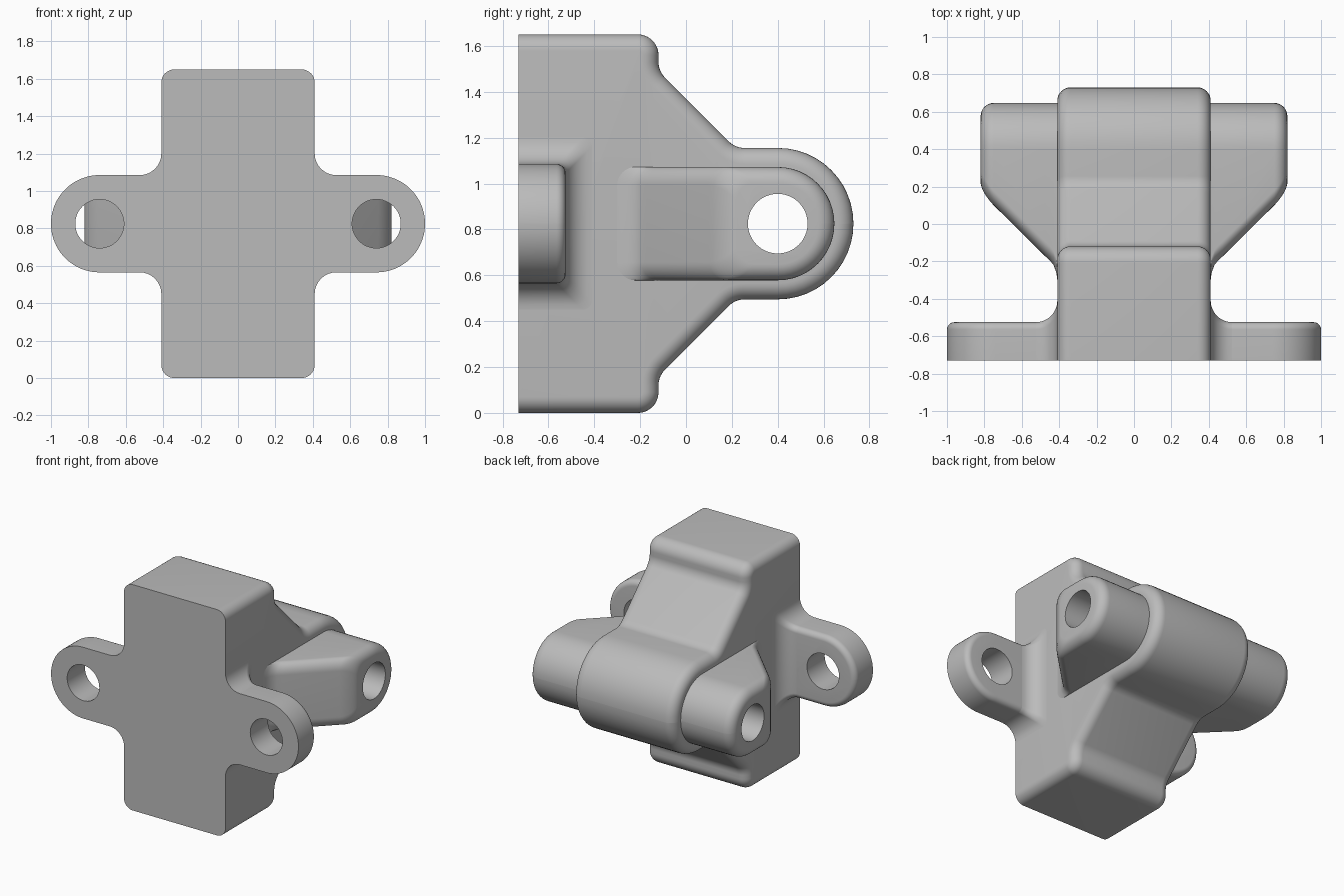
import bpy, bmesh
from math import sin, cos, tan, pi
from mathutils import Vector

cube = bpy.data.objects.get("Cube")
if cube:
    bpy.data.objects.remove(cube, do_unlink=True)

MID = 0.825        # height of the symmetry plane
HALF_W = 0.41      # half width of the body
FRONT = -0.73
QUARTER = [i / 8 * pi / 2 for i in range(9)]

metal = bpy.data.materials.new("cast grey")
metal.use_nodes = True
grey = (0.5, 0.5, 0.5, 1)
metal.diffuse_color = grey
metal.node_tree.nodes["Principled BSDF"].inputs["Base Color"].default_value = grey


def rounded(corners, radii, steps=12):
    """Closed 2D outline with each corner replaced by a tangent arc."""
    out = []
    pts = [Vector(c) for c in corners]
    for i, (p, r) in enumerate(zip(pts, radii)):
        if r == 0:
            out.append(p)
            continue
        a = (pts[i - 1] - p).normalized()
        b = (pts[(i + 1) % len(pts)] - p).normalized()
        half = a.angle(b) / 2
        centre = p + (a + b).normalized() * (r / sin(half))
        start = p + a * (r / tan(half)) - centre
        end = p + b * (r / tan(half)) - centre
        sweep = pi - 2 * half
        for k in range(steps + 1):
            t = k / steps
            out.append(centre + (start * sin((1 - t) * sweep) + end * sin(t * sweep)) / sin(sweep))
    return out


def loft(name, sections):
    """Skin a row of matching closed sections and cap both ends."""
    bm = bmesh.new()
    rings = [[bm.verts.new(p) for p in s] for s in sections]
    n = len(rings[0])
    for r, s in zip(rings, rings[1:]):
        for i in range(n):
            j = (i + 1) % n
            bm.faces.new((r[i], r[j], s[j], s[i]))
    bm.faces.new(rings[0])
    bm.faces.new(rings[-1])
    bmesh.ops.recalc_face_normals(bm, faces=bm.faces)
    mesh = bpy.data.meshes.new(name)
    bm.to_mesh(mesh)
    bm.free()
    mesh.materials.append(metal)
    ob = bpy.data.objects.new(name, mesh)
    bpy.context.collection.objects.link(ob)
    return ob


def across(x, outline):
    return [(x, p[0], MID + p[1]) for p in outline]


def cutter(name, location, rotation):
    bpy.ops.mesh.primitive_cylinder_add(vertices=48, radius=0.13, depth=3,
                                        location=location, rotation=rotation)
    ob = bpy.context.object
    ob.name = name
    ob.hide_render = True
    ob.data.materials.append(metal)
    return ob


def finish(ob, hole=None, mirror=True):
    """Drill, mirror to the other side and shade."""
    if hole:
        m = ob.modifiers.new("hole", 'BOOLEAN')
        m.operation, m.solver, m.object = 'DIFFERENCE', 'EXACT', hole
    if mirror:
        m = ob.modifiers.new("mirror", 'MIRROR')
        m.use_mirror_merge = False
    bpy.ops.object.select_all(action='DESELECT')
    ob.select_set(True)
    bpy.context.view_layer.objects.active = ob
    for m in list(ob.modifiers):
        bpy.ops.object.modifier_apply(modifier=m.name)
    bpy.ops.object.shade_smooth_by_angle(angle=0.6)


pin_hole = cutter("pin_hole_cutter", (0, 0.4, MID), (0, pi / 2, 0))
bolt_hole = cutter("bolt_hole_cutter", (0.74, 0, MID), (pi / 2, 0, 0))

# Body: side profile swept across, with softened side edges
R = 0.33
upper = [(FRONT, MID), (-0.12, MID), (-0.12, 0.665), (0.215, R), (0.4 + R, R)]
radii = [0, 0.09, 0.1, 0.1, R * 0.45]
lower = [(y, -z) for y, z in reversed(upper)]
radii[-1] = R * 0.999
profile = rounded(upper + lower, radii + radii[::-1])


def inset(outline, e):
    """Move the outline inward, leaving the front plane where it is."""
    out = []
    n = len(outline)
    for i, p in enumerate(outline):
        if p.x < FRONT + 0.001:
            out.append((p.x, p.y - e * (1 if p.y > 0 else -1)))
            continue
        d = (p - outline[i - 1]).normalized() + (outline[(i + 1) % n] - p).normalized()
        d.normalize()
        out.append((p.x + d.y * e, p.y - d.x * e))
    return out


edge = 0.07
side = [(HALF_W - edge + edge * sin(t), edge * (1 - cos(t))) for t in QUARTER]
rows = [(-x, e) for x, e in reversed(side)] + side
body = loft("body", [across(x, inset(profile, e)) for x, e in rows])
finish(body, pin_hole, mirror=False)

# Pivot lugs: rounded at the back, sloping in to the body at the front
def lug_section(x, front, e=0.0):
    r = 0.247 - e
    box = [(front, -r), (front, r), (0.4 + r, r), (0.4 + r, -r)]
    return across(x, rounded(box, [0.08, 0.08, r * 0.999, r * 0.999]))


root = [(0.35, -0.3), (0.41, -0.3), (0.415, -0.26), (0.43, -0.22), (0.45, -0.195), (0.475, -0.172)]
lug_rows = [lug_section(x, y) for x, y in root]
for t in QUARTER:
    x = 0.75 + edge * sin(t)
    lug_rows.append(lug_section(x, x - 0.65 + 0.05 * (1 - cos(t)), edge * (1 - cos(t))))
finish(loft("pivot_lugs", lug_rows), pin_hole)

# Mounting ears: half-stadium plates with a softened back edge
def ear_section(y, e=0.0):
    r = 0.26 - e
    box = [(0.38, -r), (0.38, r), (0.74 + r, r), (0.74 + r, -r)]
    return [(p.x, y, MID + p.y) for p in rounded(box, [0, 0, r * 0.999, r * 0.999], 20)]


soft = 0.04
ear_rows = [ear_section(FRONT)]
ear_rows += [ear_section(-0.525 - soft + soft * sin(t), soft * (1 - cos(t))) for t in QUARTER]
finish(loft("mounting_ears", ear_rows), bolt_hole)

# Ear fillets: flared roots blending the ears into the body
def root_section(x, f):
    h, back = 0.26 + f, -0.525 + f
    box = [(FRONT, -h), (FRONT, h), (back, h), (back, -h)]
    return across(x, rounded(box, [0, 0, soft, soft]))


flare = 0.115
fillet_rows = [root_section(0.38, flare)]
fillet_rows += [root_section(HALF_W + flare * (1 - cos(t)), flare * (1 - sin(t))) for t in QUARTER]
finish(loft("ear_fillets", fillet_rows))

for ob in (pin_hole, bolt_hole):
    bpy.data.objects.remove(ob, do_unlink=True)
